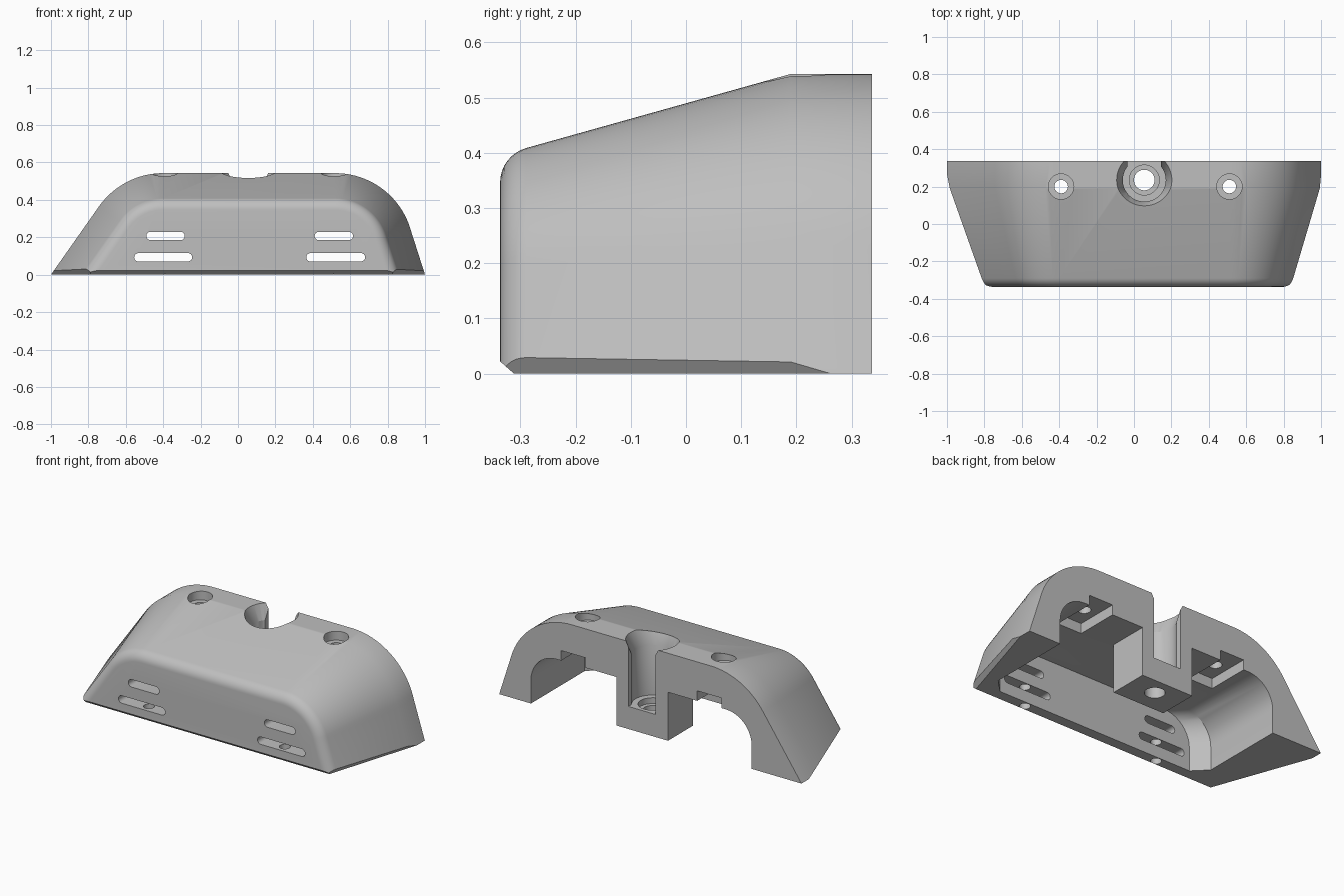
import bpy, bmesh
from math import sin, cos, radians, pi
from mathutils import Vector

if "Cube" in bpy.data.objects:
    bpy.data.objects.remove(bpy.data.objects["Cube"])

grey = bpy.data.materials.new("mid grey")
grey.diffuse_color = (0.52, 0.52, 0.52, 1)
grey.use_nodes = True
grey.node_tree.nodes["Principled BSDF"].inputs["Base Color"].default_value = grey.diffuse_color


def to_object(bm, name):
    bmesh.ops.recalc_face_normals(bm, faces=bm.faces)
    mesh = bpy.data.meshes.new(name)
    bm.to_mesh(mesh)
    bm.free()
    ob = bpy.data.objects.new(name, mesh)
    bpy.context.collection.objects.link(ob)
    return ob


def loft(bm, rings):
    rows = [[bm.verts.new(p) for p in ring] for ring in rings]
    n = len(rows[0])
    for a, b in zip(rows, rows[1:]):
        for i in range(n):
            j = (i + 1) % n
            bm.faces.new((a[i], a[j], b[j], b[i]))
    bm.faces.new(rows[0])
    bm.faces.new(rows[-1][::-1])


def box(name, x, y, z):
    bm = bmesh.new()
    loft(bm, [[(x[0], v, z[0]), (x[1], v, z[0]), (x[1], v, z[1]), (x[0], v, z[1])] for v in y])
    return to_object(bm, name)


def cone(name, x, y, z0, z1, r0, r1=None, n=48):
    r1 = r0 if r1 is None else r1
    bm = bmesh.new()
    loft(bm, [[(x + r * cos(2 * pi * i / n), y + r * sin(2 * pi * i / n), z) for i in range(n)]
              for z, r in ((z0, r0), (z1, r1))])
    return to_object(bm, name)


def slot(name, x0, x1, z, r=0.0225):
    # rounded slot running through the front wall
    outline = []
    for cx, start in ((x1 - r, -90), (x0 + r, 90)):
        for i in range(9):
            a = radians(start + 180 * i / 8)
            outline.append((cx + r * cos(a), z + r * sin(a)))
    bm = bmesh.new()
    loft(bm, [[(x, y, h) for x, h in outline] for y in (-0.4, -0.2)])
    return to_object(bm, name)


def combine(target, tool, operation="DIFFERENCE"):
    mod = target.modifiers.new("cut", "BOOLEAN")
    mod.operation, mod.solver, mod.object = operation, "EXACT", tool
    bpy.context.view_layer.objects.active = target
    bpy.ops.object.modifier_apply(modifier=mod.name)
    bpy.data.objects.remove(tool)


# Outer cover: arched section shrinking evenly towards the front
TOP, R, LEFT, RIGHT = 0.543, 0.42, radians(54.9), radians(75)


def section(y, d):
    r = R - d
    lx, rx, cz = -0.40, 0.52, TOP - R
    pts = [(lx - r * sin(LEFT * (1 - i / 16)), cz + r * cos(LEFT * (1 - i / 16))) for i in range(17)]
    pts += [(rx + r * sin(RIGHT * i / 20), cz + r * cos(RIGHT * i / 20)) for i in range(21)]
    foot_l = -1 + d / sin(LEFT)
    foot_r = 1 - d / sin(RIGHT)
    return [(x, y, z) for x, z in [(foot_l, 0)] + pts + [(foot_r, 0)]]


slope, fr, y_kink = 0.28, 0.065, 0.19
t0 = radians(15.7)
stations = [(0.337, 0), (y_kink, 0)]
y0 = -0.337 + fr * (1 - sin(t0))
d0 = slope * (y_kink - y0)
for i in range(9):
    t = t0 + (pi / 2 - t0) * i / 8
    stations.append((-0.337 + fr * (1 - sin(t)), d0 + fr * (cos(t0) - cos(t))))
bm = bmesh.new()
loft(bm, [section(y, d) for y, d in stations])
bmesh.ops.recalc_face_normals(bm, faces=bm.faces)

# Chamfer along the bottom edge of front and sides
for co, no in (((0, -0.337, 0.022), (0, -0.66, -0.75)),
               ((-0.985, y_kink, 0.022), (-0.82, -0.30, -0.5)),
               ((0.994, y_kink, 0.022), (0.78, -0.24, -0.57))):
    cut = bmesh.ops.bisect_plane(bm, geom=bm.verts[:] + bm.edges[:] + bm.faces[:], dist=1e-6,
                                 plane_co=Vector(co), plane_no=Vector(no).normalized(), clear_outer=True)
    edges = [e for e in cut["geom_cut"] if isinstance(e, bmesh.types.BMEdge)]
    bmesh.ops.holes_fill(bm, edges=[e for e in edges if e.is_boundary], sides=0)
cover = to_object(bm, "cover")

# Hollow inside, open at the back and bottom, with chamfered front corners
arc = [(0.17 * cos(pi / 2 * i / 10), 0.14 + 0.17 * sin(pi / 2 * i / 10)) for i in range(11)]


def hollow(y, inset):
    xl, xr = -0.67 + inset, 0.79 - inset
    pts = [(xr, -0.1)] + [(xr - 0.17 + x, z) for x, z in arc]
    pts += [(xl + 0.17 - x, z) for x, z in arc[::-1]] + [(xl, -0.1)]
    return [(x, y, z) for x, z in pts]


bm = bmesh.new()
loft(bm, [hollow(0.45, 0), hollow(-0.17, 0), hollow(-0.25, 0.08)])
combine(cover, to_object(bm, "hollow_cutter"))

# Central bolt post
combine(cover, box("bolt_post", (-0.117, 0.223), (0.10, 0.337), (0.02, 0.45)), "UNION")
bx, by = 0.055, 0.235
combine(cover, cone("bolt_bore", bx, by, 0.155, 0.7, 0.115))
combine(cover, cone("bolt_flare", bx, by, 0.45, 0.56, 0.113, 0.154))
combine(cover, box("bolt_neck", (-0.035, 0.145), (0.24, 0.45), (0.155, 0.7)))
combine(cover, cone("bolt_seat", bx, by, 0.12, 0.3, 0.08))
combine(cover, cone("bolt_hole", bx, by, -0.1, 0.3, 0.055))

# Screw holes, pockets, front slots and drain holes on each side
for x, low, high in ((-0.39, (-0.555, -0.245), (-0.49, -0.285)),
                     (0.51, (0.365, 0.68), (0.41, 0.615))):
    combine(cover, box("pocket", (x - 0.08, x + 0.08), (0.08, 0.45), (0.2, 0.37)))
    combine(cover, cone("screw_head", x, 0.2, 0.49, 0.7, 0.068, n=32))
    combine(cover, cone("screw_hole", x, 0.2, 0.25, 0.7, 0.036, n=32))
    combine(cover, slot("lower_slot", *low, 0.093))
    combine(cover, slot("upper_slot", *high, 0.207))
    combine(cover, cone("drain_hole", x, -0.285, -0.1, 0.15, 0.03, n=24))

# Finish
cover.data.materials.clear()
cover.data.materials.append(grey)
for p in cover.data.polygons:
    p.material_index = 0
bpy.ops.object.select_all(action="DESELECT")
cover.select_set(True)
bpy.context.view_layer.objects.active = cover
bpy.ops.object.shade_smooth_by_angle(angle=radians(25))
